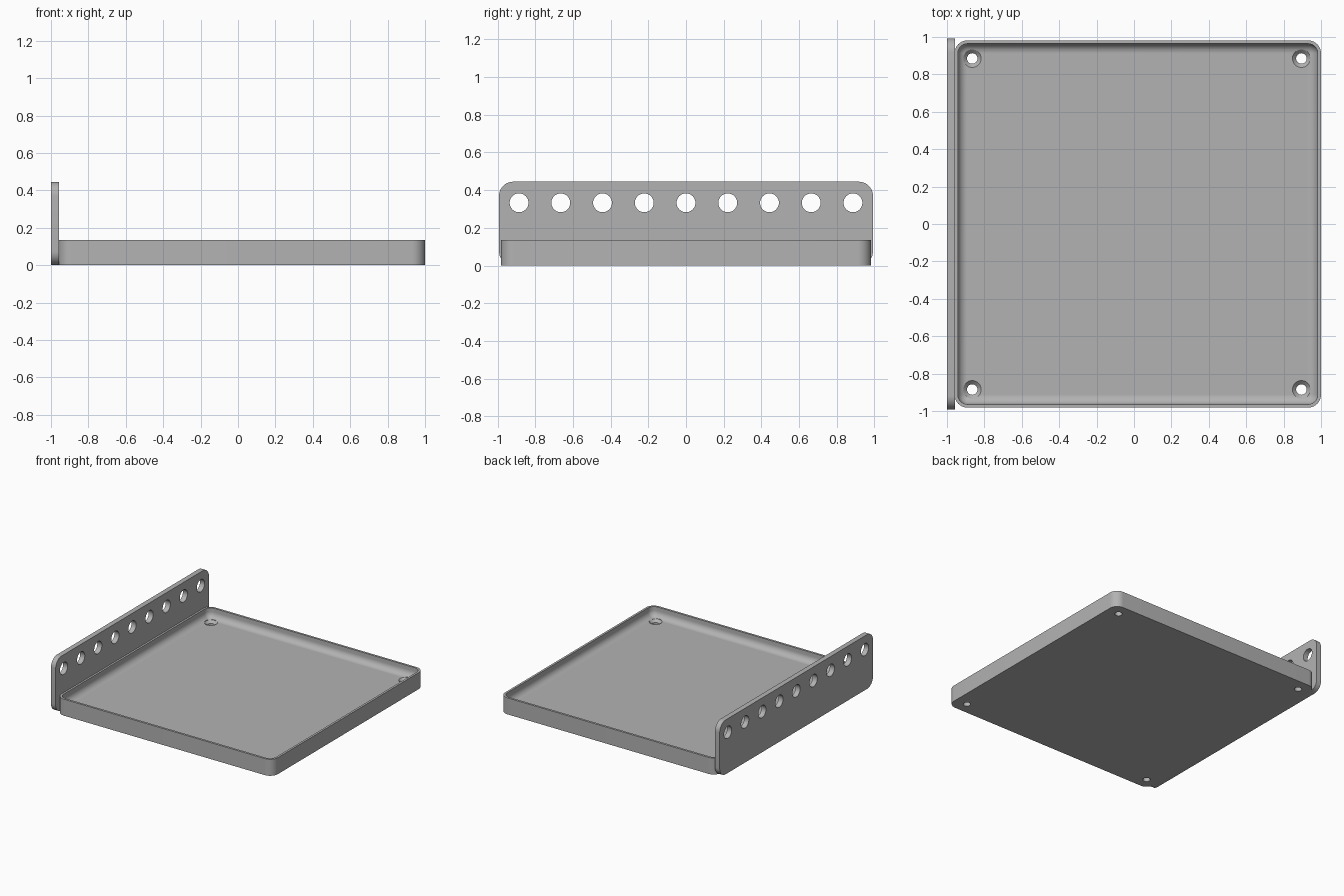
import bpy, bmesh, math
from mathutils import Matrix

cube = bpy.data.objects.get("Cube")
if cube:
    bpy.data.objects.remove(cube)

grey = bpy.data.materials.new("plain grey")
grey.use_nodes = True
colour = (0.45, 0.45, 0.45, 1)
grey.diffuse_color = colour
grey.node_tree.nodes["Principled BSDF"].inputs["Base Color"].default_value = colour


def rounded_rect(half_w, half_h, radius, steps=10):
    """Counter-clockwise outline of a rectangle with round corners."""
    points = []
    for quarter, (sx, sy) in enumerate([(1, 1), (-1, 1), (-1, -1), (1, -1)]):
        for i in range(steps + 1):
            a = (quarter + i / steps) * math.pi / 2
            points.append((sx * (half_w - radius) + radius * math.cos(a),
                           sy * (half_h - radius) + radius * math.sin(a)))
    return points


def loft(bm, rings):
    """Skin a list of closed rings and cap both ends."""
    loops = [[bm.verts.new(p) for p in ring] for ring in rings]
    for low, high in zip(loops, loops[1:]):
        for i in range(len(low)):
            j = (i + 1) % len(low)
            bm.faces.new((low[i], low[j], high[j], high[i]))
    bm.faces.new(loops[0][::-1])
    bm.faces.new(loops[-1])
    bmesh.ops.recalc_face_normals(bm, faces=bm.faces)


def make_object(name, bm):
    mesh = bpy.data.meshes.new(name)
    bm.to_mesh(mesh)
    bm.free()
    mesh.materials.append(grey)
    obj = bpy.data.objects.new(name, mesh)
    bpy.context.collection.objects.link(obj)
    return obj


def cut(obj, cutter):
    """Apply a boolean cut, then shade smooth with sharp edges."""
    mod = obj.modifiers.new("holes", 'BOOLEAN')
    mod.operation = 'DIFFERENCE'
    mod.solver = 'EXACT'
    mod.object = cutter
    bpy.ops.object.select_all(action='DESELECT')
    obj.select_set(True)
    bpy.context.view_layer.objects.active = obj
    bpy.ops.object.modifier_apply(modifier=mod.name)
    bpy.data.objects.remove(cutter)
    bpy.ops.object.shade_smooth_by_angle(angle=math.radians(30))


# Tray: outer wall, rim, inner wall and a fillet down to the floor
cx, half_x, half_y, corner = 0.02, 0.98, 0.982, 0.07
height, wall, fillet, floor = 0.135, 0.018, 0.05, 0.055
profile = [(0, 0), (0, height), (wall, height)]
for i in range(9):
    a = i / 8 * math.pi / 2
    profile.append((wall + fillet * (1 - math.cos(a)),
                    floor + fillet * (1 - math.sin(a))))
bm = bmesh.new()
loft(bm, [[(cx + x, y, z) for x, y in
           rounded_rect(half_x - d, half_y - d, max(corner - d, 0.002))]
          for d, z in profile])
tray = make_object("tray", bm)

# Countersunk screw holes in the tray corners
bm = bmesh.new()
for x in (-0.865, 0.895):
    for y in (-0.885, 0.885):
        circle = [(math.cos(i * math.tau / 32), math.sin(i * math.tau / 32))
                  for i in range(32)]
        loft(bm, [[(x + r * c, y + r * s, z) for c, s in circle]
                  for r, z in [(0.028, -0.1), (0.028, 0.035),
                               (0.048, floor), (0.048, 0.2)]])
cutter = make_object("screw_hole_cutter", bm)
cutter.hide_render = True
cut(tray, cutter)

# Upright side plate with rounded corners
plate_height = 0.445
bm = bmesh.new()
loft(bm, [[(x, y, z + plate_height / 2) for y, z in
           rounded_rect(0.992, plate_height / 2, 0.075)]
          for x in (-1, -0.958)])
plate = make_object("side_plate", bm)

# Row of round holes along the top of the plate
bm = bmesh.new()
for i in range(9):
    place = Matrix.Translation((-0.98, (i - 4) * 0.2215, 0.333)) @ Matrix.Rotation(math.pi / 2, 4, 'Y')
    bmesh.ops.create_cone(bm, cap_ends=True, segments=32, radius1=0.05,
                          radius2=0.05, depth=0.2, matrix=place)
cutter = make_object("plate_hole_cutter", bm)
cutter.hide_render = True
cut(plate, cutter)
